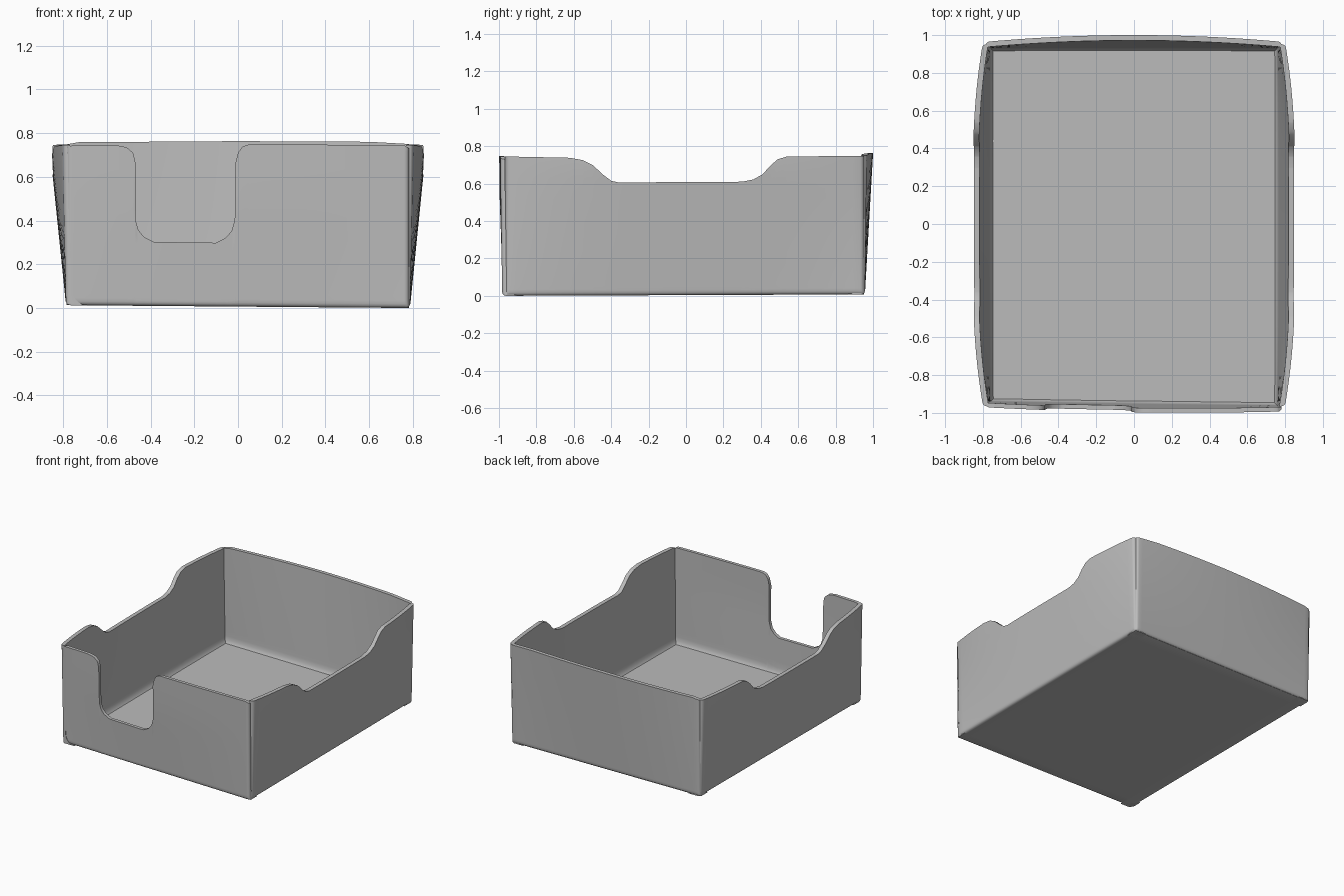
import bpy
import bmesh
from math import sqrt, radians

cube = bpy.data.objects.get("Cube")
if cube:
    bpy.data.objects.remove(cube, do_unlink=True)

grey = bpy.data.materials.new("soft grey")
grey.use_nodes = True
colour = (0.5, 0.5, 0.5, 1)
grey.diffuse_color = colour
grey.node_tree.nodes["Principled BSDF"].inputs["Base Color"].default_value = colour

ROUND = 0.02
ROWS = [0, .005, .012, .025, .045, .075, .11, .16, .25, .4, .55, .7, .85, .96, 1]


def curl(d, r):
    """Inset of a rounded edge of radius r at distance d from the edge."""
    d = min(max(d, 0), r)
    return r - sqrt(r * r - (r - d) ** 2)


def base_height(x, y):
    return 0.01 - 0.008 * x + 0.004 * y


def finish(bm, name):
    bmesh.ops.recalc_face_normals(bm, faces=bm.faces)
    mesh = bpy.data.meshes.new(name)
    bm.to_mesh(mesh)
    bm.free()
    mesh.materials.append(grey)
    obj = bpy.data.objects.new(name, mesh)
    bpy.context.collection.objects.link(obj)
    bpy.ops.object.select_all(action='DESELECT')
    obj.select_set(True)
    bpy.context.view_layer.objects.active = obj
    bpy.ops.object.shade_smooth_by_angle(angle=radians(40))


def top_at(outline, u):
    for (a, za), (b, zb) in zip(outline, outline[1:]):
        if u <= b:
            return za + (zb - za) * max(0, u - a) / (b - a)
    return outline[-1][1]


def panel(name, outline, thick, place):
    """Bowed wall whose rim follows outline; place(u, z, depth) gives x, y."""
    start, end = outline[0][0], outline[-1][0]
    stops = {u for u, z in outline}
    stops |= {start + (end - start) * i / 32 for i in range(33)}
    for d in (.002, .006, .012, .02):
        stops |= {start + d, end - d}
    bm = bmesh.new()
    rings = []
    for u in sorted({round(s, 4) for s in stops}):
        top = top_at(outline, u)
        edge = min(u - start, end - u)
        ring = []
        for inner in (False, True):
            for v in (reversed(ROWS) if inner else ROWS):
                z = v * top
                if inner:
                    depth = thick + curl(z, 0.07)
                else:
                    depth = max(curl(edge, ROUND), curl(z, ROUND))
                x, y = place(u, z, depth)
                ring.append(bm.verts.new((x, y, z + base_height(x, y) * (1 - v))))
        rings.append(ring)
    n = len(rings[0])
    for a, b in zip(rings, rings[1:]):
        for k in range(n):
            m = (k + 1) % n
            bm.faces.new((a[k], a[m], b[m], b[k]))
    for r in (rings[0], rings[-1]):
        for k in range(n // 2 - 1):
            bm.faces.new((r[k], r[k + 1], r[n - 2 - k], r[n - 1 - k]))
    finish(bm, name)


# Side walls: low in the middle, leaning and bowing outward
side_rim = [(-.965, .745), (-.62, .738), (-.55, .725), (-.5, .7), (-.44, .645),
            (-.4, .615), (-.36, .606), (.3, .61), (.36, .622), (.41, .65),
            (.45, .695), (.49, .73), (.54, .745), (.952, .748)]


def side_place(sign):
    def place(u, z, depth):
        bow = 0.055 * min(z / .65, 1.05) * (1 - min(1, abs(u) / .965) ** 3)
        return sign * (0.787 + 0.016 * z + bow - depth), u
    return place


for sign, label in ((1, "left_wall"), (-1, "right_wall")):
    panel(label, side_rim, 0.03, side_place(sign))

# Front wall with a rounded access notch right of centre
front_rim = [(-.785, .735), (-.75, .745), (-.56, .745), (-.51, .735), (-.48, .71),
             (-.47, .67), (-.468, .4), (-.455, .355), (-.43, .325), (-.385, .302),
             (-.1, .298), (-.06, .318), (-.03, .35), (-.015, .4), (-.012, .66),
             (0, .71), (.02, .738), (.05, .748), (.76, .745), (.782, .73)]


def front_place(u, z, depth):
    belly = 0.016 * min(z / .5, 1) * (1 - (u / .8) ** 2)
    return u, -(0.972 + 0.014 * u + 0.012 * z + belly - depth)


panel("front_wall", front_rim, 0.024, front_place)


# Back wall: full height, bowing outward at the top
def back_place(u, z, depth):
    return u, 0.957 + 0.008 * z + 0.037 * z / .76 * (1 - (u / .8) ** 2) - depth


panel("back_wall", [(-.785, .748), (-.73, .758), (0, .763), (.6, .76), (.782, .75)],
      0.028, back_place)

# Floor slab
bm = bmesh.new()
bmesh.ops.create_cube(bm, size=1)
for v in bm.verts:
    x, y = v.co.x * 1.53, v.co.y * 1.89
    v.co = (x, y, base_height(x, y) + (0.03 if v.co.z > 0 else 0.001))
finish(bm, "floor")
